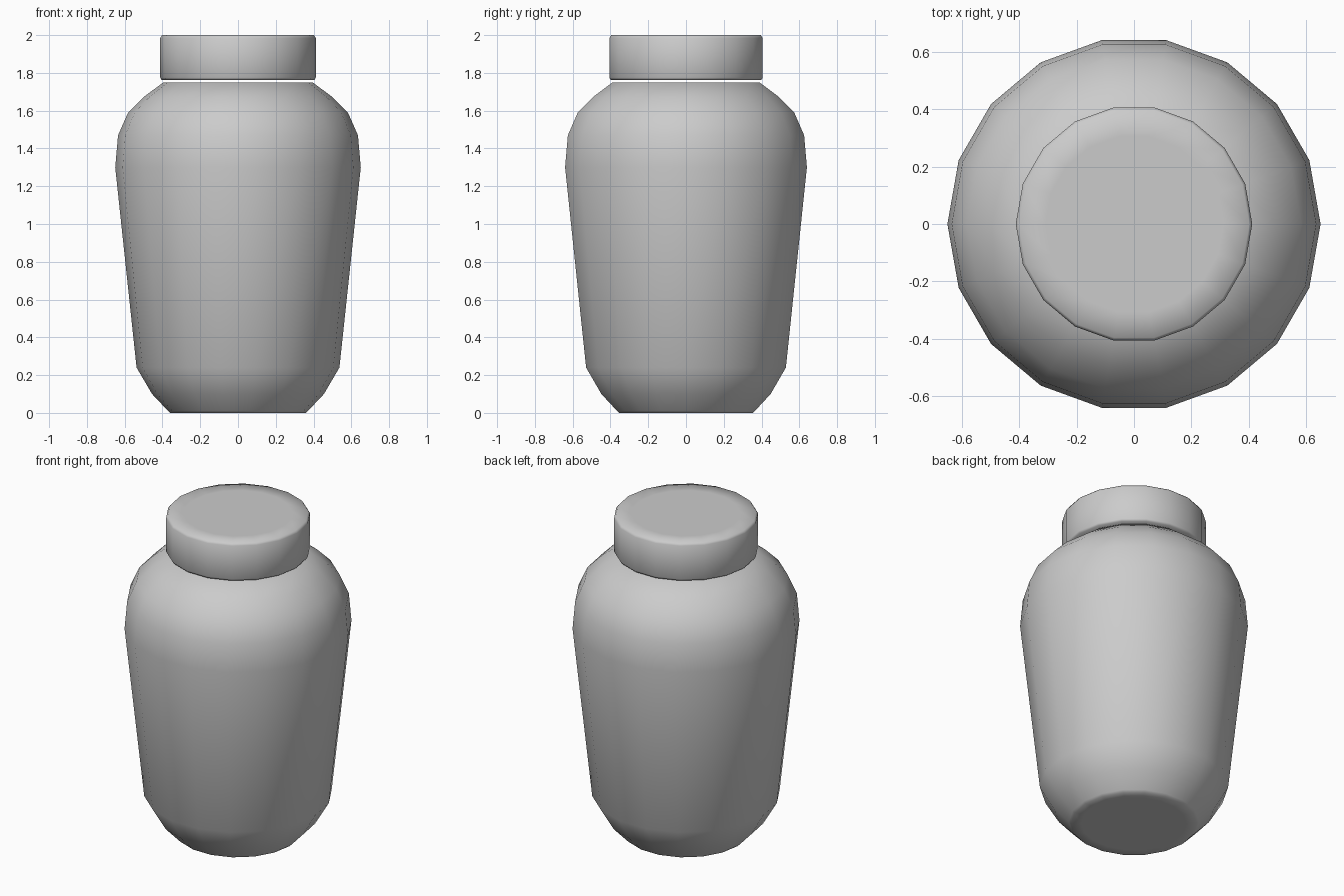
import bpy, bmesh
from math import cos, sin, tau

if "Cube" in bpy.data.objects:
    bpy.data.objects.remove(bpy.data.objects["Cube"])

SIDES = 18


def lathe(name, profile):
    """Closed solid of revolution from (radius, z) points, bottom to top."""
    bm = bmesh.new()
    rings = [[bm.verts.new((r * cos(tau * i / SIDES), r * sin(tau * i / SIDES), z))
              for i in range(SIDES)] for r, z in profile]
    for a, b in zip(rings, rings[1:]):
        for i in range(SIDES):
            j = (i + 1) % SIDES
            bm.faces.new((a[i], a[j], b[j], b[i]))
    bm.faces.new(rings[0][::-1])
    bm.faces.new(rings[-1])
    for f in bm.faces:
        f.smooth = True
    # keep the rims of the flat end discs crisp where they turn steeply
    for e in bm.edges:
        if e.calc_face_angle(0) > 1.1:
            e.smooth = False
    mesh = bpy.data.meshes.new(name)
    bm.to_mesh(mesh)
    bm.free()
    obj = bpy.data.objects.new(name, mesh)
    bpy.context.collection.objects.link(obj)
    return obj


# jar body: chamfered foot, flaring wall, rounded shoulder
lathe("jar_body", [(0.30, 0.0), (0.36, 0.0), (0.372, 0.012), (0.455, 0.10),
                   (0.537, 0.24), (0.65, 1.30), (0.635, 1.47), (0.582, 1.59),
                   (0.50, 1.672), (0.395, 1.75)])

# lid, floating just above the shoulder, with softened rims
lathe("lid", [(0.33, 1.763), (0.405, 1.763), (0.412, 1.775), (0.412, 1.985),
              (0.402, 2.0), (0.31, 2.0)])
